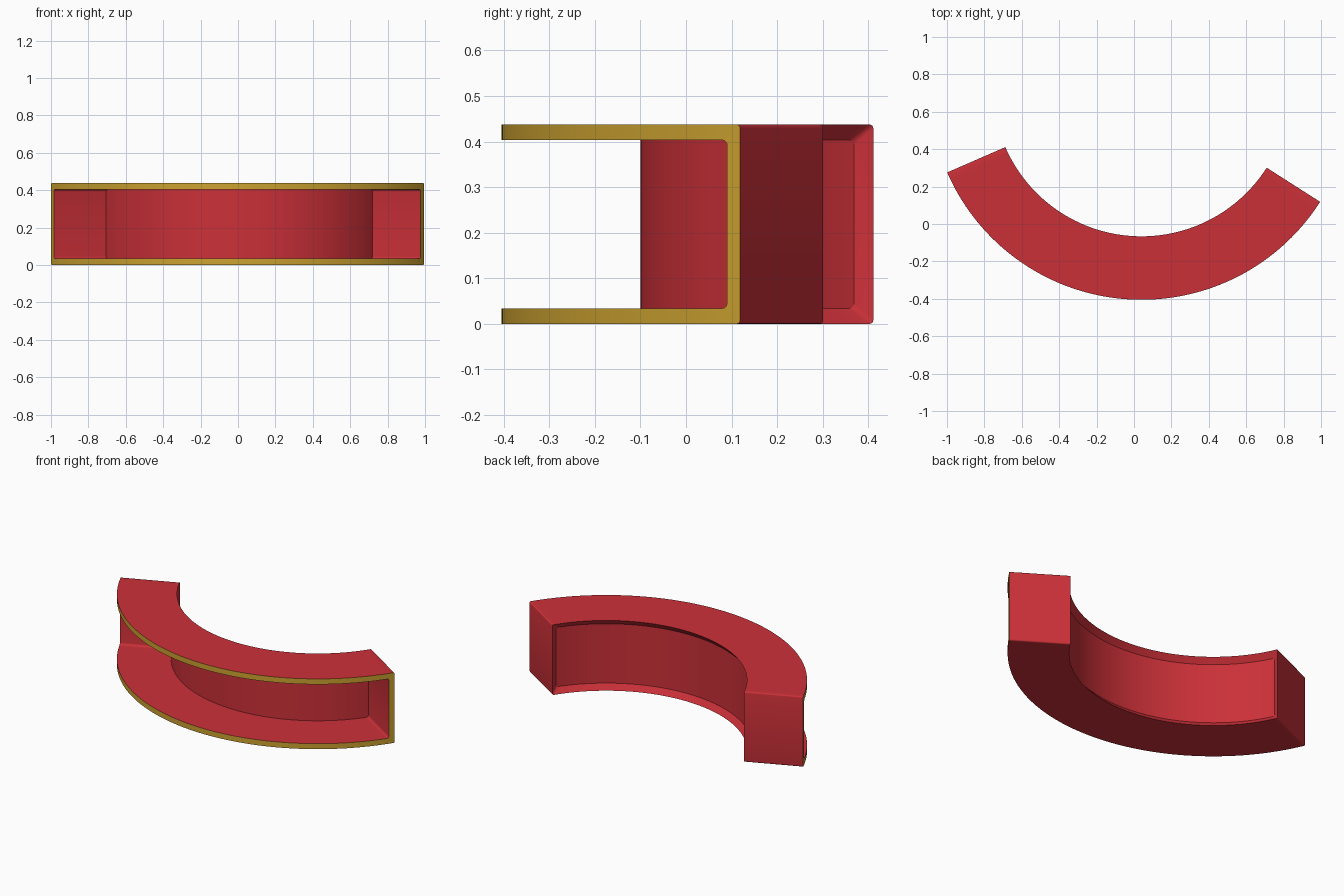
import bpy, bmesh, math

if "Cube" in bpy.data.objects:
    bpy.data.objects.remove(bpy.data.objects["Cube"])

# Overall measures of the curved, open-fronted casing
CX, CY = 0.04, 0.728          # centre of the arcs
R_OUT, R_IN = 1.133, 0.794    # outer and inner radius
A0, A1 = -2.731, -0.568       # left and right end angles
H, WALL, LIP = 0.437, 0.034, 0.028
STEPS, CORNER = 72, 5


def material(name, rgb):
    m = bpy.data.materials.new(name)
    m.diffuse_color = (*rgb, 1)
    m.use_nodes = True
    m.node_tree.nodes["Principled BSDF"].inputs["Base Color"].default_value = m.diffuse_color
    return m


red = material("red", (0.60, 0.03, 0.04))
gold = material("gold", (0.60, 0.36, 0.03))


def loop(bm, radius, inset, corner):
    """Rounded rectangle wrapped on a cylinder: bottom row, then top row back."""
    lo, hi = A0 * radius + inset, A1 * radius - inset
    arc = []
    for i in range(CORNER):
        t = math.pi / 2 * i / (CORNER - 1)
        arc.append((corner * (1 - math.cos(t)), corner * (1 - math.sin(t))))
    cols = [(lo + a, b) for a, b in arc]
    span = hi - lo - 2 * corner
    cols += [(lo + corner + span * i / STEPS, 0) for i in range(1, STEPS)]
    cols += [(hi - a, b) for a, b in reversed(arc)]
    flat = [(u, inset + z) for u, z in cols]
    flat += [(u, H - inset - z) for u, z in reversed(cols)]
    return [bm.verts.new((CX + radius * math.cos(u / radius),
                          CY + radius * math.sin(u / radius), z)) for u, z in flat]


def bridge(bm, a, b, mat=0):
    n = len(a)
    for i in range(n):
        j = (i + 1) % n
        bm.faces.new((a[i], a[j], b[j], b[i])).material_index = mat


def cap(bm, a):
    n = len(a)
    for i in range(n // 2 - 1):
        bm.faces.new((a[i], a[i + 1], a[n - 2 - i], a[n - 1 - i]))


bm = bmesh.new()
back_panel = loop(bm, R_IN + LIP, WALL, 0.012)
back_edge = loop(bm, R_IN, 0, 0.008)
front_edge = loop(bm, R_OUT, 0, 0.008)
front_inner = loop(bm, R_OUT, WALL, 0.012)
pocket = loop(bm, R_IN + WALL, WALL, 0.012)

cap(bm, back_panel)                       # recessed panel on the back
bridge(bm, back_panel, back_edge)         # sloped frame around it
bridge(bm, back_edge, front_edge)         # top, bottom and ends
bridge(bm, front_edge, front_inner, 1)    # gold front rim
bridge(bm, front_inner, pocket)           # pocket sides
cap(bm, pocket)                           # pocket back wall
bmesh.ops.recalc_face_normals(bm, faces=bm.faces)

mesh = bpy.data.meshes.new("curved_casing")
bm.to_mesh(mesh)
bm.free()
mesh.materials.append(red)
mesh.materials.append(gold)
casing = bpy.data.objects.new("curved_casing", mesh)
bpy.context.collection.objects.link(casing)
bpy.context.view_layer.objects.active = casing
casing.select_set(True)
bpy.ops.object.shade_smooth_by_angle(angle=math.radians(30))
